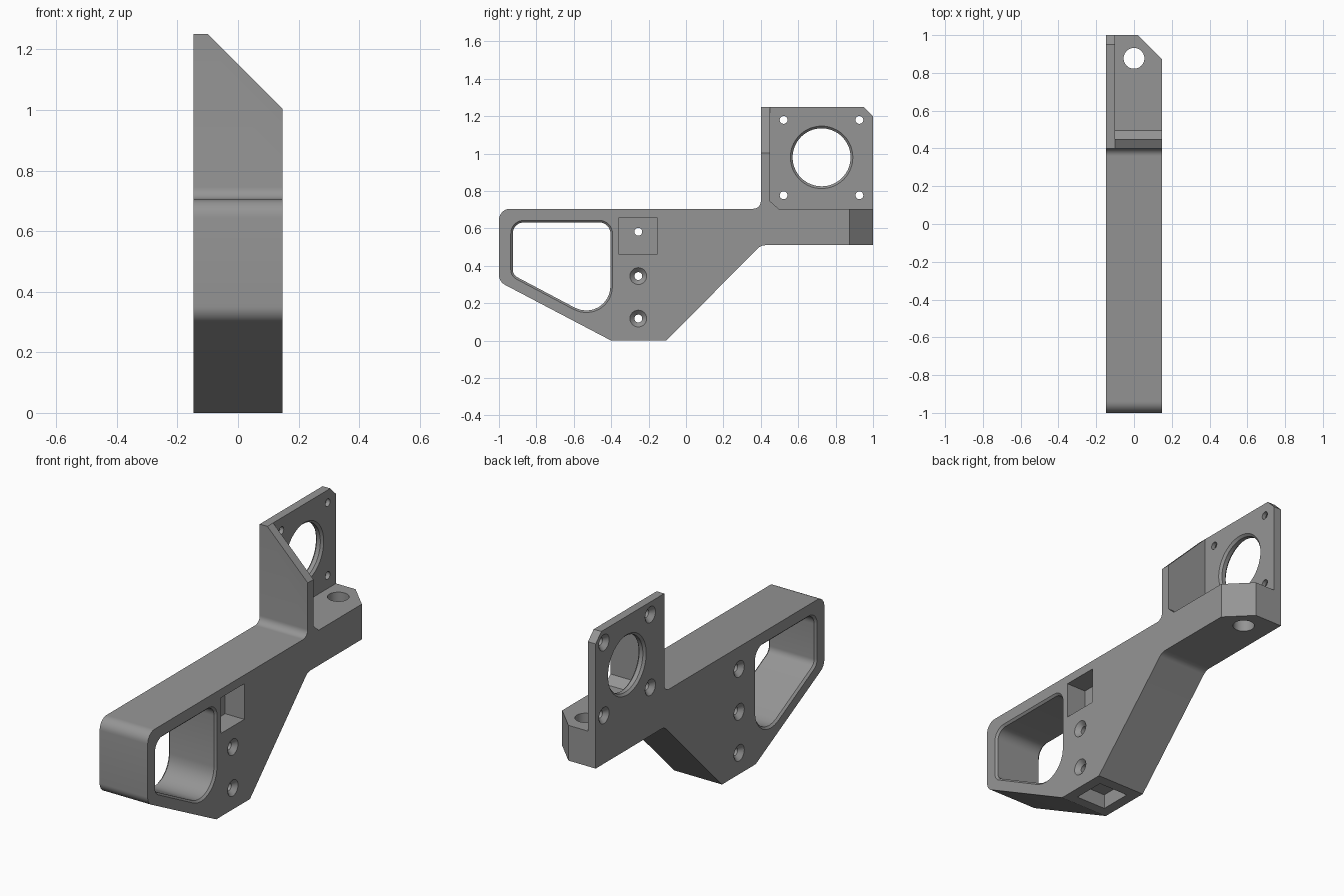
import bpy, bmesh, math
from mathutils import Vector

if "Cube" in bpy.data.objects:
    bpy.data.objects.remove(bpy.data.objects["Cube"])

HW = 0.147          # half width
PLATE = -0.10       # inner face of the thin plate
TOP = 0.705         # top of the arm


def rounded(pts, n=8):
    """Outline from (u, v, radius) corners; radius 0 stays sharp."""
    out = []
    for i, (u, v, r) in enumerate(pts):
        p = Vector((u, v))
        if r == 0:
            out.append(p)
            continue
        a = (Vector(pts[i - 1][:2]) - p).normalized()
        b = (Vector(pts[(i + 1) % len(pts)][:2]) - p).normalized()
        half = a.angle(b) / 2
        c = p + (a + b).normalized() * (r / math.sin(half))
        s = p + a * (r / math.tan(half)) - c
        e = p + b * (r / math.tan(half)) - c
        sweep = math.atan2(s.x * e.y - s.y * e.x, s.dot(e))
        for k in range(n + 1):
            t = sweep * k / n
            out.append(c + Vector((s.x * math.cos(t) - s.y * math.sin(t),
                                   s.x * math.sin(t) + s.y * math.cos(t))))
    return out


def inset(loop, d):
    """Move a clockwise outline inwards by d."""
    out = []
    for i, p in enumerate(loop):
        a = (p - loop[i - 1]).normalized()
        b = (loop[(i + 1) % len(loop)] - p).normalized()
        na, nb = Vector((a.y, -a.x)), Vector((b.y, -b.x))
        out.append(p + (na + nb) * (d / (1 + na.dot(nb))))
    return out


def circle(u, v, r, n=40):
    return [Vector((u + r * math.cos(2 * math.pi * k / n),
                    v + r * math.sin(2 * math.pi * k / n))) for k in range(n)]


def loft(name, sections, axis='X'):
    """Solid through (position, outline) sections stacked along an axis."""
    place = {'X': lambda w, p: (w, p.x, p.y),
             'Y': lambda w, p: (p.x, w, p.y),
             'Z': lambda w, p: (p.x, p.y, w)}[axis]
    bm = bmesh.new()
    rings = [[bm.verts.new(place(w, p)) for p in loop] for w, loop in sections]
    n = len(rings[0])
    bm.faces.new(rings[0])
    bm.faces.new(rings[-1][::-1])
    for r0, r1 in zip(rings, rings[1:]):
        for i in range(n):
            j = (i + 1) % n
            bm.faces.new((r0[i], r0[j], r1[j], r1[i]))
    bmesh.ops.recalc_face_normals(bm, faces=bm.faces)
    me = bpy.data.meshes.new(name)
    bm.to_mesh(me)
    bm.free()
    ob = bpy.data.objects.new(name, me)
    bpy.context.collection.objects.link(ob)
    return ob


def prism(name, pts, lo, hi, axis='X'):
    loop = rounded([(*p, 0)[:3] for p in pts])
    return loft(name, [(lo, loop), (hi, loop)], axis)


def box(u0, u1, v0, v1):
    return [(u0, v0), (u0, v1), (u1, v1), (u1, v0)]


# Bracket: full side silhouette
bracket = prism("bracket", [
    (-1, TOP, 0.06), (0.40, TOP, 0.04), (0.40, 1.25), (0.95, 1.25), (1, 1.20),
    (1, 0.51), (0.40, 0.51, 0.06), (-0.105, 0), (-0.40, 0), (-1, 0.315, 0.06)], -HW, HW)

cutters = []

# Space beside the plate, leaving the front wall with a small chamfer at its foot
cutters.append(prism("plate_clearance", [
    (0.45, 1.4), (0.45, TOP + 0.04), (0.495, TOP), (1.1, TOP), (1.1, 1.4)], PLATE, 0.3))
# Sloping top of the front wall
cutters.append(prism("wall_slope", [
    (PLATE, 1.25), (PLATE, 1.4), (0.3, 1.4), (0.3, 0.85)], 0.3, 0.6, 'Y'))
# Cut rear corner of the base
cutters.append(prism("corner_cut", [
    (-0.08, 1.1), (0.247, 1.1), (0.247, 0.773)], 0.4, 0.8, 'Z'))
# Vertical mounting hole
hole = circle(0, 0.877, 0.055)
cutters.append(loft("vertical_hole", [(0.4, hole), (0.8, hole)], 'Z'))

# Handle window with bevelled rims
window = rounded([(-0.937, 0.643, 0.07), (-0.393, 0.643, 0.07),
                  (-0.393, 0.057, 0.14), (-0.937, 0.345, 0.055)])
small = inset(window, 0.011)
big = inset(window, -0.02)
cutters.append(loft("handle_window", [
    (-HW - 0.02, big), (-HW + 0.011, small), (HW - 0.011, small), (HW + 0.02, big)]))

# Large round opening with bevelled rims
R = 0.155
cutters.append(loft("round_opening", [
    (x, circle(0.725, 0.98, r, 64)) for x, r in
    ((-HW - 0.02, R + 0.032), (-HW + 0.012, R), (PLATE - 0.012, R), (PLATE + 0.02, R + 0.032))]))


def screw_hole(y, z, right_sink):
    rs = [(-HW - 0.01, 0.055), (-HW + 0.024, 0.021)]
    if right_sink:
        rs += [(HW - 0.024, 0.021), (HW + 0.01, 0.055)]
    else:
        rs += [(HW + 0.01, 0.021)]
    cutters.append(loft("screw_hole", [(x, circle(y, z, r, 24)) for x, r in rs]))


for y in (0.522, 0.927):
    for z in (0.777, 1.18):
        screw_hole(y, z, False)
for z, sink in ((0.582, False), (0.345, True), (0.118, True)):
    screw_hole(-0.255, z, sink)

# Square pockets in the right side and the underside
cutters.append(prism("side_pocket", box(-0.357, -0.155, 0.46, 0.657), 0.03, 0.3))
cutters.append(prism("bottom_pocket", box(-0.09, 0.09, -0.345, -0.165), -0.1, 0.08, 'Z'))

# Cut everything and keep the finished mesh
for c in cutters:
    c.hide_render = True
    m = bracket.modifiers.new(c.name, 'BOOLEAN')
    m.operation, m.solver, m.object = 'DIFFERENCE', 'EXACT', c
dg = bpy.context.evaluated_depsgraph_get()
mesh = bpy.data.meshes.new_from_object(bracket.evaluated_get(dg))
bracket.modifiers.clear()
bracket.data = mesh
for c in cutters:
    bpy.data.objects.remove(c)

grey = bpy.data.materials.new("grey")
grey.diffuse_color = (0.3, 0.3, 0.3, 1)
grey.use_nodes = True
grey.node_tree.nodes["Principled BSDF"].inputs["Base Color"].default_value = grey.diffuse_color
mesh.materials.clear()
mesh.materials.append(grey)
for p in mesh.polygons:
    p.material_index = 0

bpy.context.view_layer.objects.active = bracket
bracket.select_set(True)
bpy.ops.object.shade_smooth_by_angle(angle=math.radians(25))
